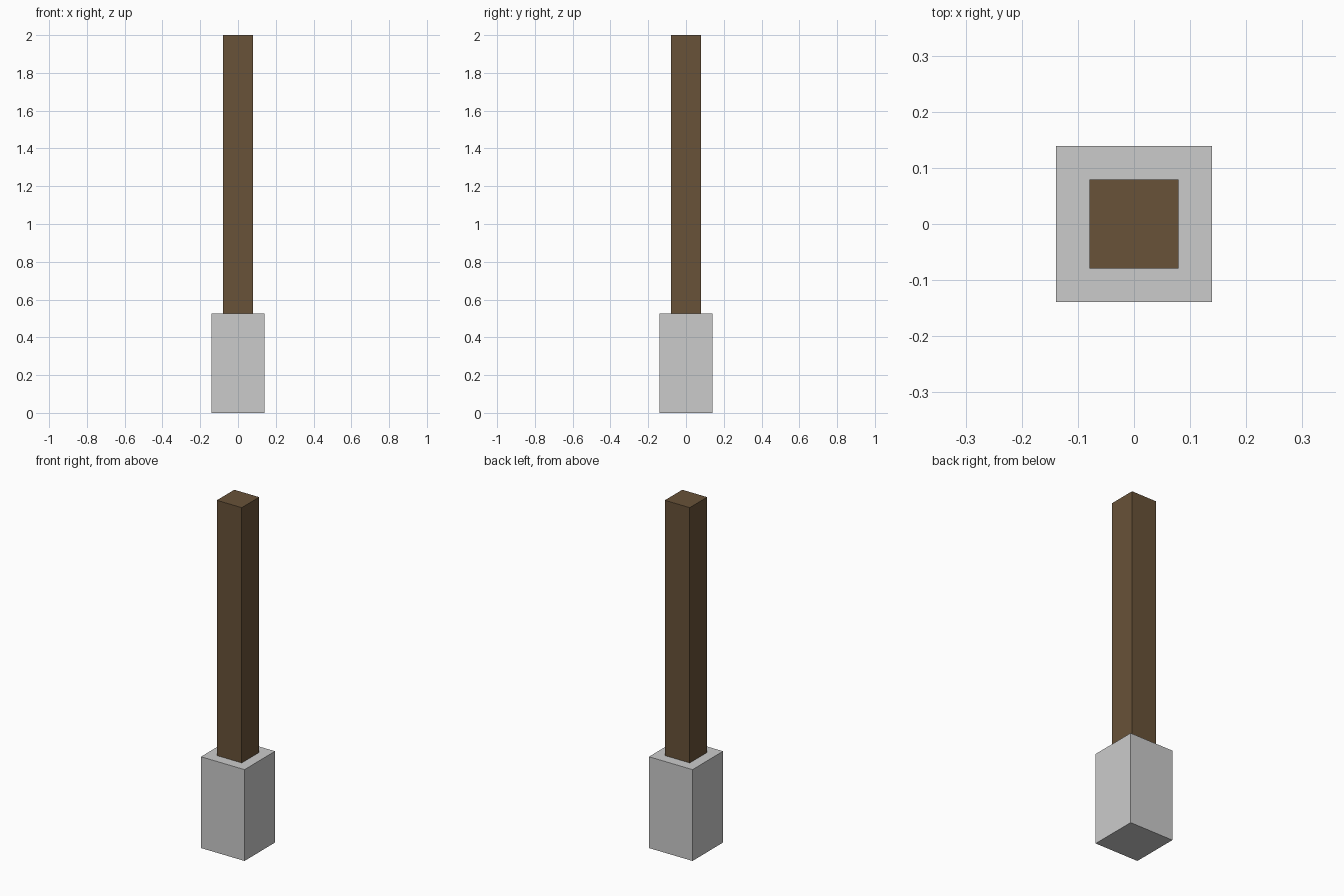
import bpy

if "Cube" in bpy.data.objects:
    bpy.data.objects.remove(bpy.data.objects["Cube"])


def block(name, width, z0, z1):
    """Square upright block between two heights, centred on the z axis."""
    bpy.ops.mesh.primitive_cube_add(size=1, location=(0, 0, (z0 + z1) / 2))
    obj = bpy.context.object
    obj.name = name
    obj.dimensions = (width, width, z1 - z0)
    bpy.ops.object.transform_apply(location=False, rotation=False, scale=True)
    return obj


BASE_TOP = 0.527

# Concrete footing
block("footing", 0.278, 0, BASE_TOP)

# Wooden post standing on the footing
post = block("post", 0.159, BASE_TOP, 2.0)
wood = bpy.data.materials.new("dark_wood")
wood.diffuse_color = (0.14, 0.085, 0.04, 1)
wood.use_nodes = True
wood.node_tree.nodes["Principled BSDF"].inputs["Base Color"].default_value = wood.diffuse_color
post.data.materials.append(wood)
